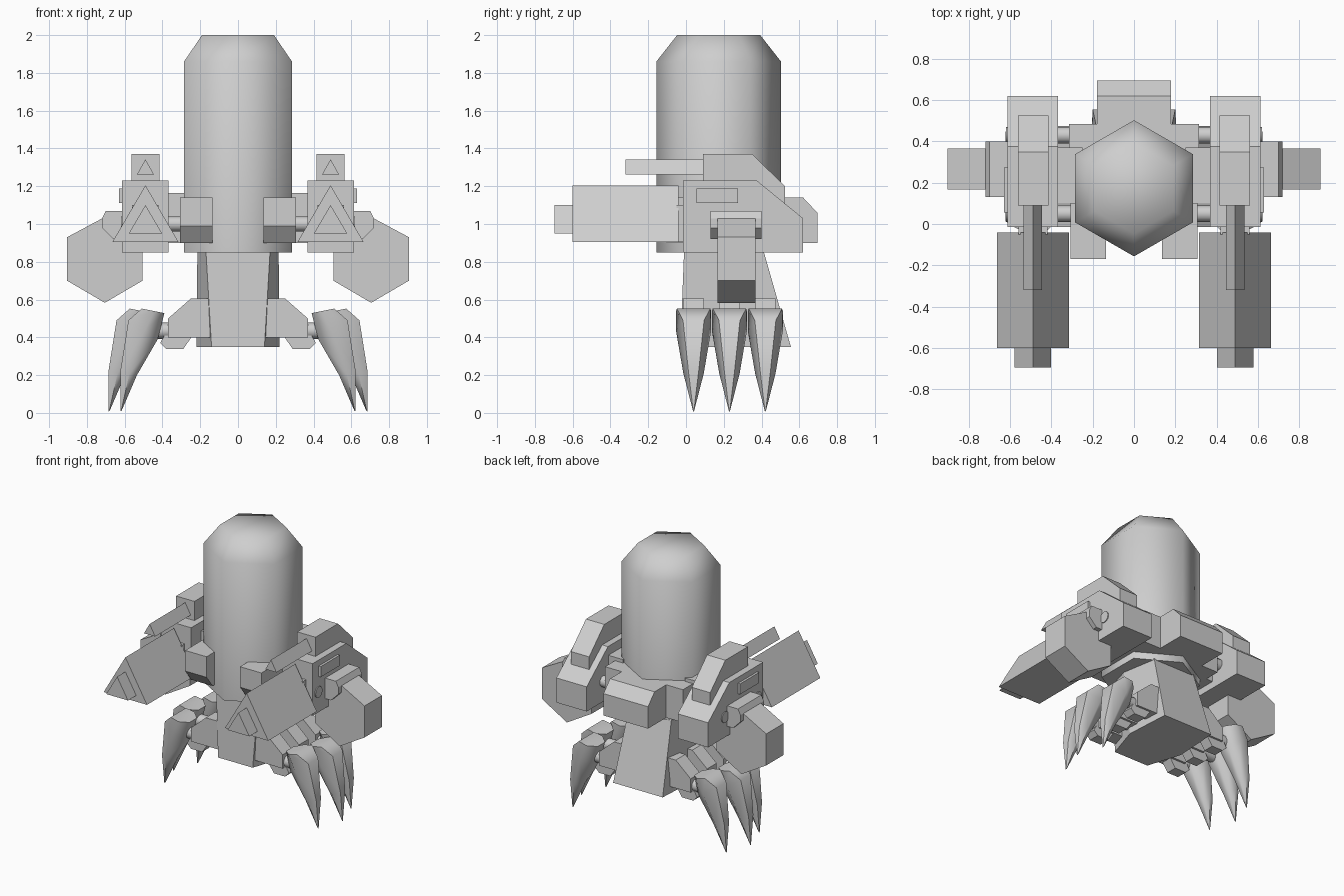
import bpy
import bmesh
from math import cos, sin, radians

if "Cube" in bpy.data.objects:
    bpy.data.objects.remove(bpy.data.objects["Cube"])

grey = bpy.data.materials.new("plain grey")
grey.use_nodes = True
grey.diffuse_color = (0.62, 0.62, 0.62, 1)
grey.node_tree.nodes["Principled BSDF"].inputs["Base Color"].default_value = (0.62, 0.62, 0.62, 1)


def loft(name, rings, smooth=None):
    """Skin a stack of equal-length rings and cap both ends."""
    bm = bmesh.new()
    loops = [[bm.verts.new(p) for p in ring] for ring in rings]
    n = len(rings[0])
    for a, b in zip(loops, loops[1:]):
        for i in range(n):
            j = (i + 1) % n
            bm.faces.new((a[i], a[j], b[j], b[i]))
    bm.faces.new(loops[0])
    bm.faces.new(loops[-1])
    bmesh.ops.recalc_face_normals(bm, faces=bm.faces)
    mesh = bpy.data.meshes.new(name)
    bm.to_mesh(mesh)
    bm.free()
    mesh.materials.append(grey)
    obj = bpy.data.objects.new(name, mesh)
    bpy.context.collection.objects.link(obj)
    if smooth:
        bpy.ops.object.select_all(action="DESELECT")
        obj.select_set(True)
        bpy.context.view_layer.objects.active = obj
        bpy.ops.object.shade_smooth_by_angle(angle=radians(smooth))
    return obj


def prism(name, axis, lo, hi, pts, side=1, smooth=None):
    """Extrude a profile: (y, z) along x, or (x, z) along y."""
    if axis == "x":
        rings = [[(side * d, u, v) for u, v in pts] for d in (lo, hi)]
    else:
        rings = [[(side * u, d, v) for u, v in pts] for d in (lo, hi)]
    return loft(name, rings, smooth)


def box(name, x, y, z, side=1):
    pts = [(y[0], z[0]), (y[1], z[0]), (y[1], z[1]), (y[0], z[1])]
    return prism(name, "x", x[0], x[1], pts, side)


def circle(cu, cv, r, n, start=0):
    return [(cu + r * cos(radians(start + 360 * i / n)),
             cv + r * sin(radians(start + 360 * i / n))) for i in range(n)]


def mirrored(ring):
    """Close a half outline of (x, y) points across x = 0."""
    return ring + [(-x, y) for x, y in reversed(ring)]


# Tall six-sided canister
loft("canister", [[(x, y, z) for x, y in circle(0, 0.173, r, 6, 30)]
                  for z, r in ((0.85, 0.33), (1.86, 0.33), (2.0, 0.22))], 65)

# Pelvis, flaring backwards towards its base
pelvis_top = mirrored([(0.17, -0.01), (0.215, 0.15), (0.17, 0.41)])
pelvis_base = mirrored([(0.14, -0.03), (0.22, 0.22), (0.2, 0.555)])
loft("pelvis", [[(x, y, 0.35) for x, y in pelvis_base],
                [(x, y, 0.86) for x, y in pelvis_top]])

# Cradle around the canister
box("cradle_back", (-0.315, 0.315), (0.34, 0.485), (0.9, 1.14))
prism("back_pack", "x", -0.18, 0.18,
      [(0.4, 0.9), (0.695, 0.9), (0.695, 1.06), (0.62, 1.14), (0.4, 1.14)])


def claw_ring(outer, inner, y, half, front):
    """Six-sided section between an outer and an inner (x, z) point."""
    ring = []
    for t, w in ((1, front), (0.45, 1), (0, 0.45), (0, -0.45), (0.45, -1), (1, -front)):
        ring.append((inner[0] + t * (outer[0] - inner[0]), y + w * half,
                     inner[1] + t * (outer[1] - inner[1])))
    return ring


for side, word in ((1, "left"), (-1, "right")):
    # Cradle side
    prism(word + "_cradle_rail", "x", 0.135, 0.308,
          [(-0.1, 0.9), (0.4, 0.9), (0.4, 1.14), (-0.17, 1.14), (-0.17, 0.99)], side)
    box(word + "_shoulder_joint", (0.25, 0.4), (0.1, 0.37), (0.9, 1.165), side)
    for y, place in ((0.05, "front"), (0.43, "back")):
        prism(f"{word}_{place}_axle", "x", 0.28, 0.62, circle(y, 1.0, 0.04, 12), side, 40)

    # Arm housing with fin and vent
    prism(word + "_arm_housing", "x", 0.368, 0.613,
          [(-0.015, 0.85), (0.62, 0.85), (0.62, 1.03), (0.375, 1.23), (-0.015, 1.23)], side)
    prism(word + "_arm_fin", "x", 0.415, 0.563,
          [(0.09, 1.2), (0.09, 1.37), (0.35, 1.37), (0.525, 1.2), (0.525, 1.08)], side)
    box(word + "_arm_vent", (0.6, 0.63), (0.055, 0.275), (1.11, 1.187), side)

    # Three-sided guns
    prism(word + "_gun", "y", -0.6, -0.04, [(0.315, 0.905), (0.665, 0.905), (0.49, 1.205)], side)
    prism(word + "_gun_nozzle", "y", -0.695, -0.59, [(0.402, 0.95), (0.578, 0.95), (0.49, 1.1)], side)
    prism(word + "_small_gun", "y", -0.32, 0.1, [(0.445, 1.262), (0.535, 1.262), (0.49, 1.342)], side)
    box(word + "_gun_mount", (0.42, 0.56), (-0.05, 0.02), (0.905, 1.1), side)

    # Elbow and six-sided fist
    prism(word + "_elbow", "y", 0.13, 0.4,
          [(0.6, 0.92), (0.66, 0.92), (0.72, 0.98), (0.72, 1.03), (0.7, 1.07), (0.6, 1.07)], side)
    prism(word + "_fist", "y", 0.167, 0.367,
          [(0.705 + 0.89 * (u - 0.705), v) for u, v in circle(0.705, 0.808, 0.228, 6, 30)]
          and [(0.905, 0.93), (0.705, 1.037), (0.505, 0.93), (0.505, 0.7), (0.705, 0.583), (0.905, 0.7)],
          side)

    # Hips, ankles and claws; the middle toe reaches further out
    for y, shift, place in ((0.04, 0, "front"), (0.23, 0.063, "middle"), (0.42, 0, "back")):
        tag = f"{word}_{place}_"
        prism(tag + "hip", "y", y - 0.055, y + 0.055,
              [(0.12, 0.4), (0.37, 0.4), (0.37, 0.5), (0.25, 0.605), (0.12, 0.605)], side)
        prism(tag + "hip_pad", "y", y - 0.04, y + 0.04,
              [(0.24, 0.41), (0.29, 0.338), (0.38, 0.338), (0.412, 0.37), (0.39, 0.41)], side)
        prism(tag + "ankle", "x", 0.32, 0.46 + shift, circle(y, 0.435, 0.043, 12), side, 40)
        sections = [((0.51, 0.552), (0.39, 0.528), 0.093, 0.95),
                    ((0.58, 0.49), (0.425, 0.39), 0.093, 0.6),
                    ((0.623, 0.22), (0.535, 0.2), 0.054, 0.5),
                    ((0.622, 0.008), (0.616, 0.012), 0.003, 0.5)]
        loft(tag + "claw",
             [[(side * (px + shift), py, pz) for px, py, pz in claw_ring(o, i, y, h, f)]
              for o, i, h, f in sections], 60)
